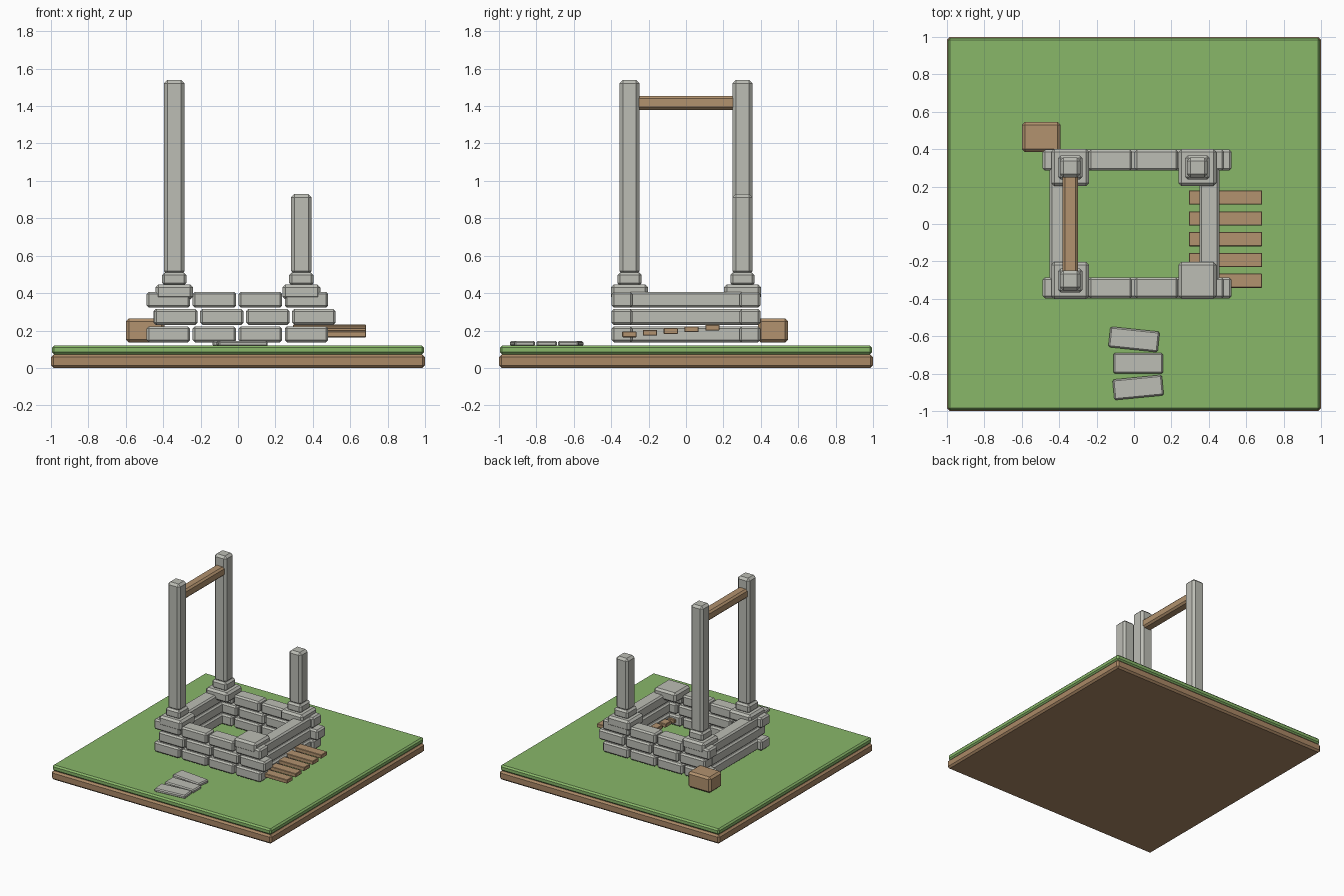
import bpy, math

if "Cube" in bpy.data.objects:
    bpy.data.objects.remove(bpy.data.objects["Cube"])


def material(name, rgb):
    m = bpy.data.materials.new(name)
    lin = [(c / 255 / 12.92) if c < 10 else ((c / 255 + 0.055) / 1.055) ** 2.4 for c in rgb]
    m.diffuse_color = (*lin, 1)
    m.use_nodes = True
    m.node_tree.nodes["Principled BSDF"].inputs["Base Color"].default_value = m.diffuse_color
    return m


STONE = material("grey stone", (188, 189, 181))
WOOD = material("brown wood", (178, 146, 110))
SOIL = material("brown soil", (170, 136, 102))
GRASS = material("green grass", (136, 183, 105))


def block(name, x, y, z, mat, bevel=0.012, turn=0):
    """Bevelled box from (min, max) ranges, optionally turned about z."""
    r = (x, y, z)
    bpy.ops.mesh.primitive_cube_add(size=1, location=[(a + b) / 2 for a, b in r])
    o = bpy.context.object
    o.name = name
    o.scale = [b - a for a, b in r]
    bpy.ops.object.transform_apply(location=False, rotation=False, scale=True)
    o.rotation_euler.z = math.radians(turn)
    o.data.materials.append(mat)
    mod = o.modifiers.new("edge", 'BEVEL')
    mod.width = bevel
    mod.segments = 1
    return o


def around(c, w):
    return (c - w / 2, c + w / 2)


# Ground
block("soil_base", (-1, 1), (-1, 1), (0, 0.072), SOIL, 0.014)
block("grass_top", (-0.995, 0.995), (-0.995, 0.995), (0.072, 0.12), GRASS, 0.012)

# Ruined walls: staggered bricks front and back, long stones at the sides
for row, (z0, shift) in enumerate(((0.137, 0), (0.23, 0.04), (0.322, 0))):
    z = (z0, z0 + 0.085)
    for side, cy in (("front", -0.342), ("back", 0.342)):
        for i in range(4):
            x0 = -0.488 + shift + i * 0.246
            block(f"{side}_brick_{row}_{i}", (x0, x0 + 0.232), around(cy, 0.112), z, STONE)
    for side, cx in (("left", -0.397), ("right", 0.403)):
        block(f"{side}_wall_{row}", around(cx, 0.108), (-0.31, 0.31), z, STONE)

# Corner caps, pillar feet and pillars (front right pillar is missing)
for name, cx, cy, top in (("front_left", -0.341, -0.302, 1.54),
                          ("back_left", -0.341, 0.302, 1.54),
                          ("back_right", 0.339, 0.302, 0.93),
                          ("front_right", 0.339, -0.302, None)):
    block(name + "_cap", around(cx, 0.202), around(cy, 0.198), (0.365, 0.447), STONE, 0.016)
    if top:
        block(name + "_foot", around(cx, 0.13), around(cy, 0.13), (0.44, 0.51), STONE, 0.014)
        block(name + "_pillar", around(cx, 0.11), around(cy, 0.108), (0.50, top), STONE, 0.018)

# Wooden cross beam between the tall pillars
block("cross_beam", around(-0.341, 0.082), (-0.265, 0.265), (1.38, 1.455), WOOD, 0.014)

# Rising planks through the right wall
for i in range(5):
    z0 = 0.164 + i * 0.009
    block(f"plank_{i}", (0.293, 0.685), around(-0.303 + i * 0.111, 0.076), (z0, z0 + 0.031), WOOD, 0.003)

# Crate at the back left corner
block("crate", (-0.6, -0.392), (0.385, 0.545), (0.135, 0.265), WOOD, 0.016)

# Path slabs in front
for i, (cx, cy, turn) in enumerate(((0.0, -0.617, -6), (0.022, -0.745, 0), (0.022, -0.874, 5.5))):
    block(f"path_slab_{i}", around(cx, 0.265), around(cy, 0.11), (0.115, 0.145), STONE, 0.008, turn)
